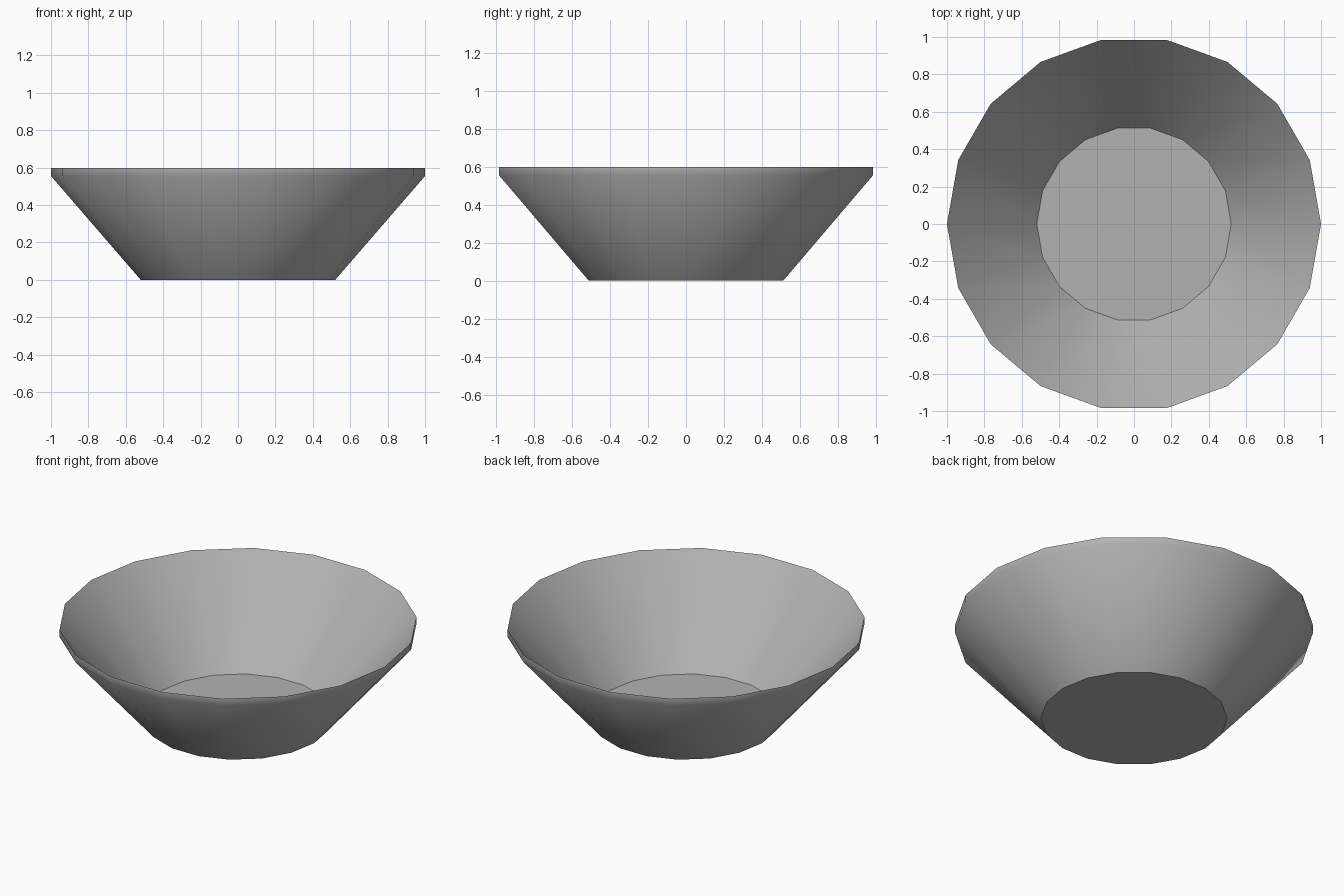
import bpy, bmesh
from math import cos, sin, tau

if "Cube" in bpy.data.objects:
    bpy.data.objects.remove(bpy.data.objects["Cube"])

SIDES = 18

# Closed bowl profile (radius, height), from underside to inside floor
profile = [(0.52, 0.0), (1.0, 0.555), (1.0, 0.598), (0.52, 0.045)]

# Bowl: spin the profile into rings and bridge them
bm = bmesh.new()
rings = [[bm.verts.new((r * cos(tau * i / SIDES), r * sin(tau * i / SIDES), z))
          for i in range(SIDES)] for r, z in profile]
for a, b in zip(rings, rings[1:]):
    for i in range(SIDES):
        j = (i + 1) % SIDES
        bm.faces.new((a[i], a[j], b[j], b[i]))

# Underside and inside floor
bm.faces.new(rings[0])
bm.faces.new(rings[-1])
bmesh.ops.recalc_face_normals(bm, faces=bm.faces)

mesh = bpy.data.meshes.new("bowl")
bm.to_mesh(mesh)
bm.free()
bowl = bpy.data.objects.new("bowl", mesh)
bpy.context.collection.objects.link(bowl)

# Dark grey glaze
glaze = bpy.data.materials.new("grey_glaze")
glaze.diffuse_color = (0.45, 0.45, 0.45, 1)
glaze.use_nodes = True
glaze.node_tree.nodes["Principled BSDF"].inputs["Base Color"].default_value = glaze.diffuse_color
mesh.materials.append(glaze)

# Smooth sides with crisp rim, base and floor edges
bpy.context.view_layer.objects.active = bowl
bowl.select_set(True)
bpy.ops.object.shade_smooth_by_angle(angle=0.79)
